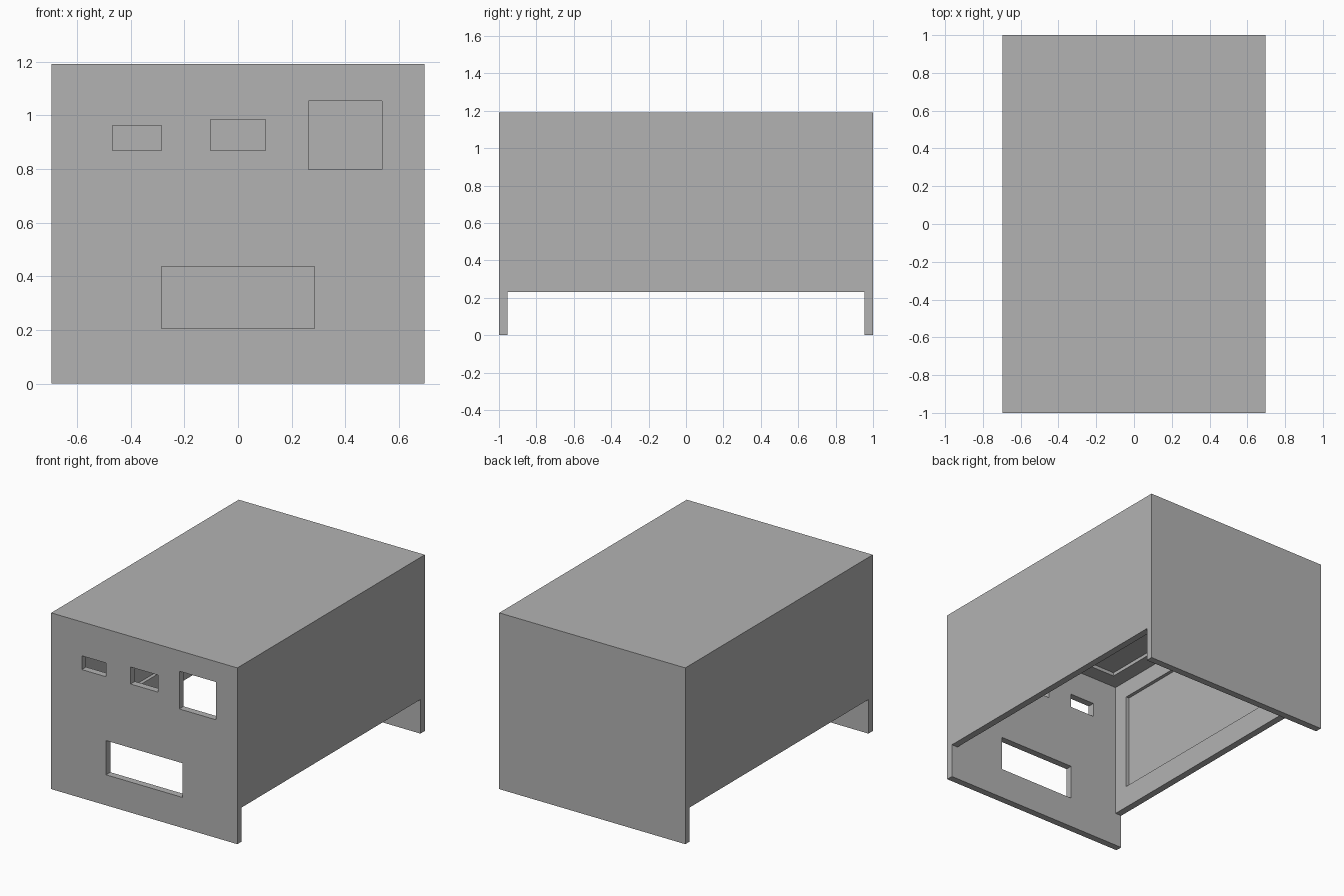
import bpy
import bmesh
from mathutils import Matrix, Vector

cube = bpy.data.objects.get("Cube")
if cube:
    bpy.data.objects.remove(cube, do_unlink=True)

W, L, H = 0.695, 1.0, 1.19      # half width, half length, height
T = 0.046                       # wall thickness
SKIRT = 0.23                    # lower edge of the side walls
DEPTH = 0.023                   # depth of the inner pockets
MARGIN = 0.15                   # pocket distance from the outer edges

grey = bpy.data.materials.new("plain grey")
grey.use_nodes = True
grey.diffuse_color = (0.45, 0.45, 0.45, 1)
grey.node_tree.nodes["Principled BSDF"].inputs["Base Color"].default_value = grey.diffuse_color


def box(name, lo, hi):
    """Box object between two opposite corners."""
    lo, hi = Vector(lo), Vector(hi)
    bm = bmesh.new()
    bmesh.ops.create_cube(bm, size=1, matrix=Matrix.Translation((lo + hi) / 2)
                          @ Matrix.Diagonal((hi - lo).to_4d()))
    mesh = bpy.data.meshes.new(name)
    bm.to_mesh(mesh)
    bm.free()
    mesh.materials.append(grey)
    obj = bpy.data.objects.new(name, mesh)
    bpy.context.collection.objects.link(obj)
    return obj


def cut(target, lo, hi):
    """Subtract a box from the target and discard the cutter."""
    cutter = box("cutter", lo, hi)
    cutter.hide_render = True
    mod = target.modifiers.new("cut", "BOOLEAN")
    mod.operation = "DIFFERENCE"
    mod.solver = "EXACT"
    mod.object = cutter
    bpy.context.view_layer.objects.active = target
    bpy.ops.object.modifier_apply(modifier=mod.name)
    bpy.data.objects.remove(cutter, do_unlink=True)


# Hollow housing, open at the bottom
housing = box("housing", (-W, -L, 0), (W, L, H))
cut(housing, (-W + T, -L + T, -0.1), (W - T, L - T, H - T))

# Side walls stop above the feet of the end panels
cut(housing, (-W - 0.1, -L + T, -0.1), (W + 0.1, L - T, SKIRT))

# Openings in the front panel: x range, z range
openings = [
    (-0.285, 0.285, 0.206, 0.437),   # wide lower slot
    (-0.467, -0.285, 0.868, 0.961),  # small socket
    (-0.102, 0.102, 0.868, 0.983),   # middle socket
    (0.262, 0.537, 0.797, 1.052),    # square socket
]
for x0, x1, z0, z1 in openings:
    cut(housing, (x0, -L - 0.1, z0), (x1, -L + 2 * T, z1))

# Shallow pockets inside both side walls and the roof
end = L - MARGIN
deep = W - T + DEPTH
for side in (-1, 1):
    xs = sorted((side * (W - 2 * T), side * deep))
    cut(housing, (xs[0], -end, SKIRT + MARGIN), (xs[1], end, H - MARGIN - 0.01))
cut(housing, (-W + MARGIN, -end, H - 2 * T), (W - MARGIN, end, H - T + DEPTH))
